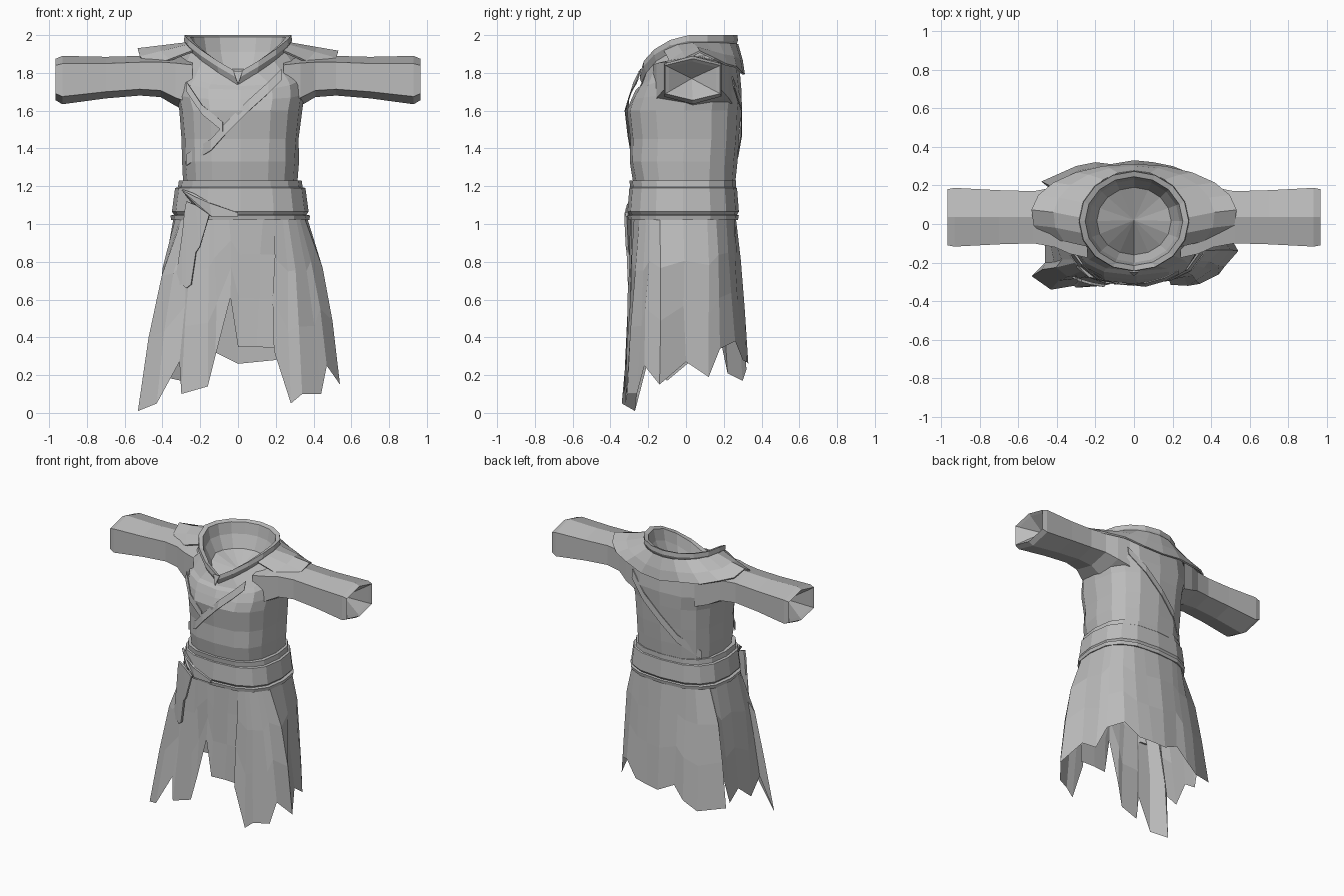
import bpy, bmesh, math, random
from math import sin, cos, pi
from mathutils import Vector

random.seed(4)
cube = bpy.data.objects.get("Cube")
if cube:
    bpy.data.objects.remove(cube)

cloth = bpy.data.materials.new("grey_cloth")
cloth.use_nodes = True
GREY = (0.5, 0.5, 0.5, 1)
cloth.diffuse_color = GREY
cloth.node_tree.nodes["Principled BSDF"].inputs["Base Color"].default_value = GREY
SIDES = 16
ANGLES = [2 * pi * i / SIDES for i in range(SIDES)]
BOXY = 2.7   # roundness of the body cross-section, 2 is an ellipse
LEAN = .012  # the body sits slightly to its left


def finish(name, bm, thick=0):
    bmesh.ops.recalc_face_normals(bm, faces=bm.faces)
    mesh = bpy.data.meshes.new(name)
    bm.to_mesh(mesh)
    bm.free()
    mesh.materials.append(cloth)
    obj = bpy.data.objects.new(name, mesh)
    bpy.context.collection.objects.link(obj)
    if thick:
        mod = obj.modifiers.new("thickness", "SOLIDIFY")
        mod.thickness = thick
        mod.offset = 1


def loft(name, rings, closed=True, tip=None, thick=0):
    """Skin a list of point rings, optionally ending in one tip point."""
    bm = bmesh.new()
    rows = [[bm.verts.new(p) for p in ring] for ring in rings]
    count = len(rows[0])
    span = count if closed else count - 1
    for low, high in zip(rows, rows[1:]):
        for i in range(span):
            j = (i + 1) % count
            bm.faces.new((low[i], low[j], high[j], high[i]))
    if tip:
        end = bm.verts.new(tip)
        for i in range(span):
            bm.faces.new((rows[-1][i], rows[-1][(i + 1) % count], end))
    finish(name, bm, thick)


def boxed(a):
    """Unit direction pushed out to a rounded square."""
    return [math.copysign(abs(v) ** (2 / BOXY), v) for v in (cos(a), sin(a))]


def depth(x, rx):
    """Relative depth of the rounded square at a given x."""
    return max(.02, 1 - abs((x - LEAN) / rx) ** BOXY) ** (1 / BOXY)


def oval(z, rx, front, back, tilt=0, wobble=0):
    ring = []
    for a in ANGLES:
        u, v = boxed(a)
        k = 1 + random.uniform(-wobble, wobble)
        ring.append(Vector((LEAN + rx * u * k, (front + back) / 2 + (back - front) / 2 * v * k,
                            z - tilt * max(0, -v))))
    return ring


def neck(scale, lift, angles=ANGLES):
    """Neck opening, high at the back with a V dip at the front."""
    return [Vector((0.275 * scale * cos(a), 0.015 + 0.25 * scale * sin(a),
                    1.99 + lift - (0.2 * (1 - abs(cos(a))) ** .8 if sin(a) < 0 else 0)))
            for a in angles]


# Torso: height, half width, front y, back y, forward dip
TORSO = [(1.0, .31, -.28, .25, 0), (1.22, .3, -.28, .262, 0), (1.33, .308, -.3, .27, 0),
         (1.45, .312, -.295, .28, 0), (1.6, .325, -.31, .29, 0), (1.7, .345, -.29, .295, .04),
         (1.82, .345, -.265, .285, .11), (1.89, .32, -.245, .275, .16)]
loft("torso", [oval(*row, wobble=.012) for row in TORSO] + [neck(.97, -.05)])

# Collar with a flared rim and a sunken closed interior
loft("collar", [neck(.93, -.08), neck(1.04, -.02), neck(1.03, .01), neck(.92, .0),
                neck(.86, -.08), neck(.7, -.17)], tip=(0, .02, 1.74))


def on_torso(x, z, side, lift):
    """Point on the torso surface, side -1 for front and 1 for back."""
    for a, b in zip(TORSO, TORSO[1:]):
        if a[0] <= z <= b[0]:
            t = (z - a[0]) / (b[0] - a[0])
            rx, front, back = (a[k] + t * (b[k] - a[k]) for k in (1, 2, 3))
            y = (back - front) / 2 * depth(x, rx)
            return Vector((x, (front + back) / 2 + side * (y + lift), z))


def wrap_edge(name, path, side, width):
    """Raised cloth edge laid over the torso along a path of (x, z)."""
    lower = [on_torso(x, z, side, .01) for x, z in path]
    upper = [on_torso(x, z + width, side, .004) for x, z in path]
    loft(name, [lower, upper], closed=False, thick=.006)


wrap_edge("front_lapel", [(-.27, 1.31), (-.14, 1.39), (-.07, 1.47), (.06, 1.6),
                          (.16, 1.69), (.23, 1.76)], -1, .06)
wrap_edge("chest_fold", [(-.27, 1.7), (-.19, 1.58), (-.08, 1.49)], -1, .05)
wrap_edge("back_lapel", [(-.25, 1.23), (-.12, 1.35), (.0, 1.47), (.14, 1.6),
                         (.26, 1.72)], 1, .06)

# Notch fold under the front of the collar
bm = bmesh.new()
bm.faces.new([bm.verts.new(p) for p in ((-.025, -.25, 1.81), (.025, -.25, 1.81), (0, -.27, 1.74))])
finish("collar_notch", bm, .008)

# Shoulder mantle draped round the back, pointed over the arms
arc = [math.radians(-30 + 240 * i / 14) for i in range(15)]
inner = neck(1.0, -.04, arc)
outer = []
for a in arc:
    s = sin(a)
    drop = .12 * s if s > 0 else -.2 * s
    outer.append(Vector((.53 * cos(a), .055 + .245 * s, 1.92 - drop + random.uniform(-.01, .01))))
middle = [p.lerp(q, .55) + Vector((0, .005, .0)) for p, q in zip(inner, outer)]
loft("shoulder_mantle", [inner, middle, outer], closed=False, thick=.012)

# Sleeves: six-sided tubes, wide at the shoulder, with cuffs that sink to a point
# distance, half depth, half height, centre height
SLEEVE = [(.24, .21, .15, 1.74), (.33, .19, .135, 1.76), (.41, .155, .11, 1.782),
          (.52, .135, .105, 1.785), (.7, .14, .11, 1.775), (.93, .152, .128, 1.762),
          (.965, .145, .11, 1.765), (.95, .125, .095, 1.765)]
HEX = [(1, .68), (0, 1), (-1, .68), (-1, -.68), (0, -1), (1, -.68)]
for side, label in ((1, "left"), (-1, "right")):
    rings = [[(side * x, .035 + d * u, z + h * v) for u, v in HEX] for x, d, h, z in SLEEVE]
    loft(label + "_sleeve", rings, tip=(side * .84, .03, 1.77))

# Belt: wide band between two raised edges
BELT = [(1.02, .33, -.28, .25), (1.02, .365, -.305, .275), (1.045, .37, -.31, .28),
        (1.05, .35, -.3, .27), (1.065, .362, -.31, .28), (1.19, .345, -.3, .27),
        (1.195, .33, -.295, .265), (1.23, .325, -.3, .265), (1.23, .28, -.26, .23)]
loft("belt", [oval(*row) for row in BELT])


def plate(name, outline, rx, ry):
    """Thin cloth piece bent round the front of the body."""
    bm = bmesh.new()
    bm.faces.new([bm.verts.new((x, -.01 - ry * depth(x, rx), z)) for x, z in outline])
    bmesh.ops.triangulate(bm, faces=bm.faces)
    finish(name, bm, .014)


plate("belt_knot", [(-.3, 1.18), (-.24, 1.15), (-.15, 1.11), (.0, 1.06), (.0, 1.04),
                    (-.14, 1.04), (-.22, 1.1)], .37, .31)
plate("belt_tail", [(-.27, 1.12), (-.22, 1.1), (-.15, 1.05), (-.17, .98), (-.2, .88),
                    (-.22, .85), (-.245, .68), (-.27, .66), (-.29, .68), (-.33, .67),
                    (-.31, .8), (-.29, .95), (-.28, 1.06)], .46, .31)

# Skirt: ragged hem points, clockwise from the front overlap
HEM = [(.23, -.29, .34), (.1, -.3, .35), (0, -.31, .35), (-.04, -.31, .61), (-.12, -.31, .3),
       (-.16, -.32, .14), (-.3, -.33, .1), (-.31, -.32, .27), (-.43, -.34, .05),
       (-.53, -.27, .01), (-.46, -.2, .28), (-.46, -.1, .17), (-.44, .02, .27),
       (-.44, .12, .2), (-.43, .18, .4), (-.48, .22, .21), (-.3, .3, .17), (-.2, .32, .23),
       (-.12, .31, .32), (0, .33, .26), (.1, .32, .27), (.2, .3, .28), (.3, .26, .38),
       (.39, .18, .34), (.44, .12, .19), (.46, 0, .27), (.54, -.14, .15), (.47, -.22, .25),
       (.44, -.26, .1), (.34, -.31, .1), (.28, -.32, .05), (.19, -.315, .33)]
rows = [[], [], [], []]
for x, y, z in HEM:
    u, v = boxed(math.atan2(y / .31, x / .42))
    top = Vector((LEAN + .352 * u, -.015 + .278 * v, 1.04))
    hem = Vector((x, y, z))
    for row, t in zip(rows, (0, .3, .62, 1)):
        p = top.lerp(hem, t)
        p.x = top.x + (hem.x - top.x) * t ** .6
        if 0 < t < 1:
            p += Vector([random.uniform(-.008, .008) for _ in range(3)])
        row.append(p)
loft("skirt", rows, closed=False)
